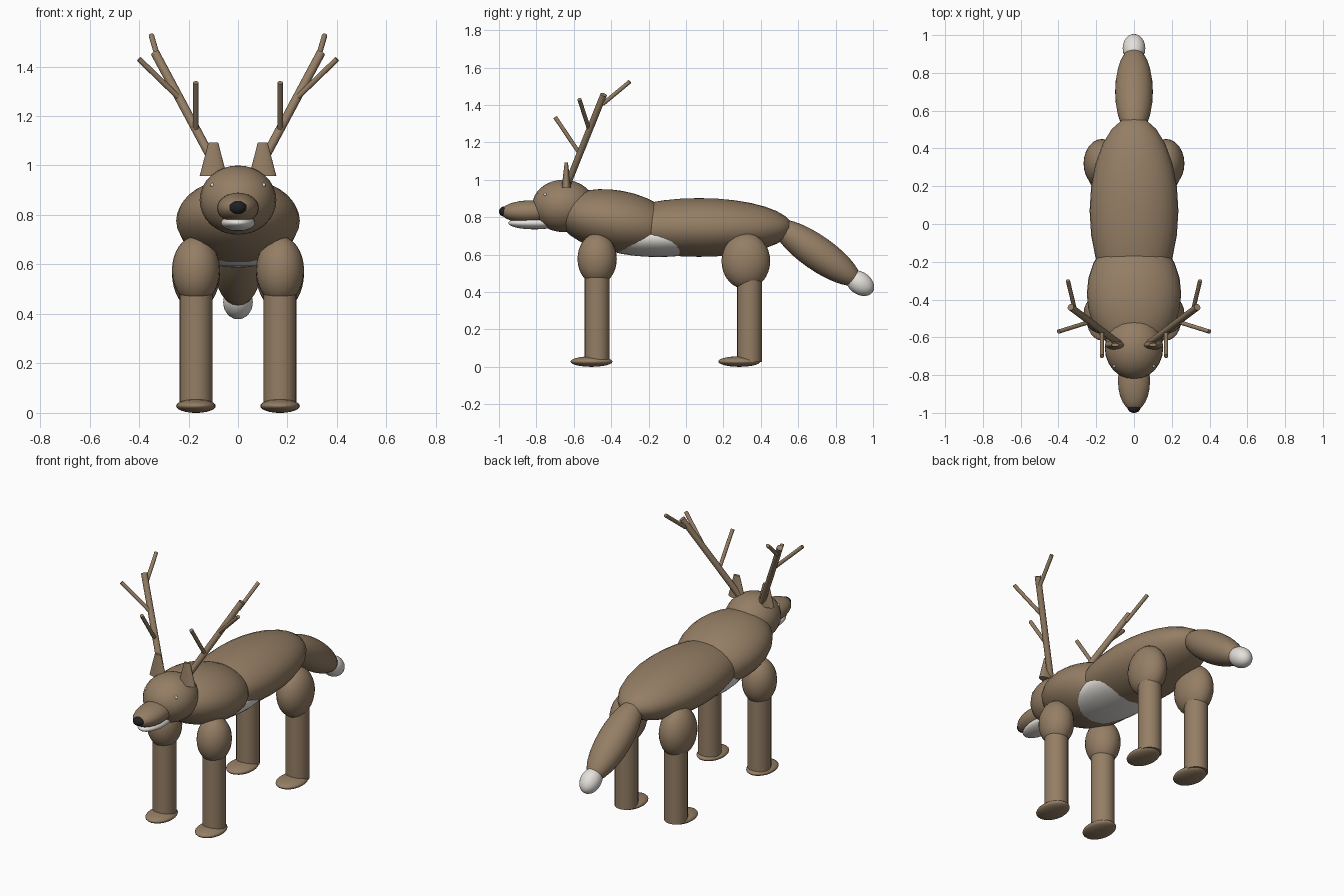
import bpy
from math import radians
from mathutils import Vector

if "Cube" in bpy.data.objects:
    bpy.data.objects.remove(bpy.data.objects["Cube"], do_unlink=True)


def material(name, color):
    m = bpy.data.materials.new(name)
    m.use_nodes = True
    m.diffuse_color = (*color, 1)
    m.node_tree.nodes["Principled BSDF"].inputs["Base Color"].default_value = (*color, 1)
    return m


BROWN = material("brown fur", (0.30, 0.21, 0.13))
WHITE = material("pale fur", (0.78, 0.75, 0.71))
BLACK = material("black nose", (0.015, 0.015, 0.018))


def finish(name, mat):
    obj = bpy.context.object
    obj.name = name
    obj.data.materials.append(mat)
    bpy.ops.object.shade_smooth_by_angle(angle=radians(40))
    return obj


def ellipsoid(name, center, radii, mat=BROWN, tilt=0):
    """Ellipsoid, tilted about x in degrees."""
    bpy.ops.mesh.primitive_uv_sphere_add(segments=24, ring_count=16, location=center,
                                         rotation=(radians(tilt), 0, 0))
    bpy.context.object.scale = radii
    return finish(name, mat)


def rod(name, start, end, radius, mat=BROWN):
    """Round bar between two points."""
    a, b = Vector(start), Vector(end)
    bpy.ops.mesh.primitive_cylinder_add(vertices=20, radius=radius, depth=(b - a).length,
                                        location=(a + b) / 2)
    bpy.context.object.rotation_euler = (b - a).to_track_quat("Z", "Y").to_euler()
    return finish(name, mat)


# Trunk
ellipsoid("body", (0, 0.07, 0.745), (0.235, 0.5, 0.157))
ellipsoid("chest", (0, -0.37, 0.777), (0.25, 0.325, 0.166), tilt=-10)
ellipsoid("belly_patch", (0, -0.15, 0.687), (0.2, 0.35, 0.1), WHITE)

# Head
ellipsoid("head", (0, -0.655, 0.86), (0.155, 0.168, 0.14))
ellipsoid("snout", (0, -0.83, 0.828), (0.085, 0.16, 0.062))
ellipsoid("lower_jaw", (0, -0.81, 0.768), (0.07, 0.14, 0.033), WHITE)
ellipsoid("nose", (0, -0.972, 0.83), (0.035, 0.028, 0.027), BLACK)

# Tail, sloping down to a pale tip
ellipsoid("tail", (0, 0.7, 0.61), (0.1, 0.28, 0.092), tilt=-35)
ellipsoid("tail_tip", (0, 0.93, 0.447), (0.06, 0.083, 0.06), WHITE, tilt=-35)

for side, s in (("left", 1), ("right", -1)):
    # Legs: bulging upper part, straight shank, flat foot
    for pos, y, bulge_y, foot_y, bulge, bulge_z in (
            ("front", -0.475, -0.475, -0.505, (0.097, 0.105, 0.137), 0.577),
            ("hind", 0.34, 0.32, 0.285, (0.097, 0.13, 0.15), 0.565)):
        tag = f"{pos}_{side}"
        ellipsoid(f"{tag}_upper_leg", (s * 0.17, bulge_y, bulge_z), bulge)
        rod(f"{tag}_leg", (s * 0.17, y, 0.025), (s * 0.17, y, 0.55), 0.067)
        ellipsoid(f"{tag}_foot", (s * 0.17, foot_y, 0.028), (0.08, 0.112, 0.028))

    # Eye and ear
    ellipsoid(f"{side}_eye", (s * 0.104, -0.753, 0.921), (0.008, 0.008, 0.008), WHITE)
    bpy.ops.mesh.primitive_cone_add(vertices=24, radius1=0.055, radius2=0.02, depth=0.135,
                                    location=(s * 0.1, -0.64, 1.025))
    bpy.context.object.scale.y = 0.45
    finish(f"{side}_ear", BROWN)

    # Antler beam with three tines
    rod(f"{side}_antler", (s * 0.07, -0.64, 0.96), (s * 0.335, -0.44, 1.455), 0.018)
    tines = (((0.17, -0.575, 1.15), (0.17, -0.7, 1.335)),
             ((0.24, -0.52, 1.275), (0.4, -0.57, 1.43)),
             ((0.315, -0.445, 1.405), (0.35, -0.3, 1.525)))
    for i, (a, b) in enumerate(tines, 1):
        rod(f"{side}_tine_{i}", (s * a[0], *a[1:]), (s * b[0], *b[1:]), 0.011)
